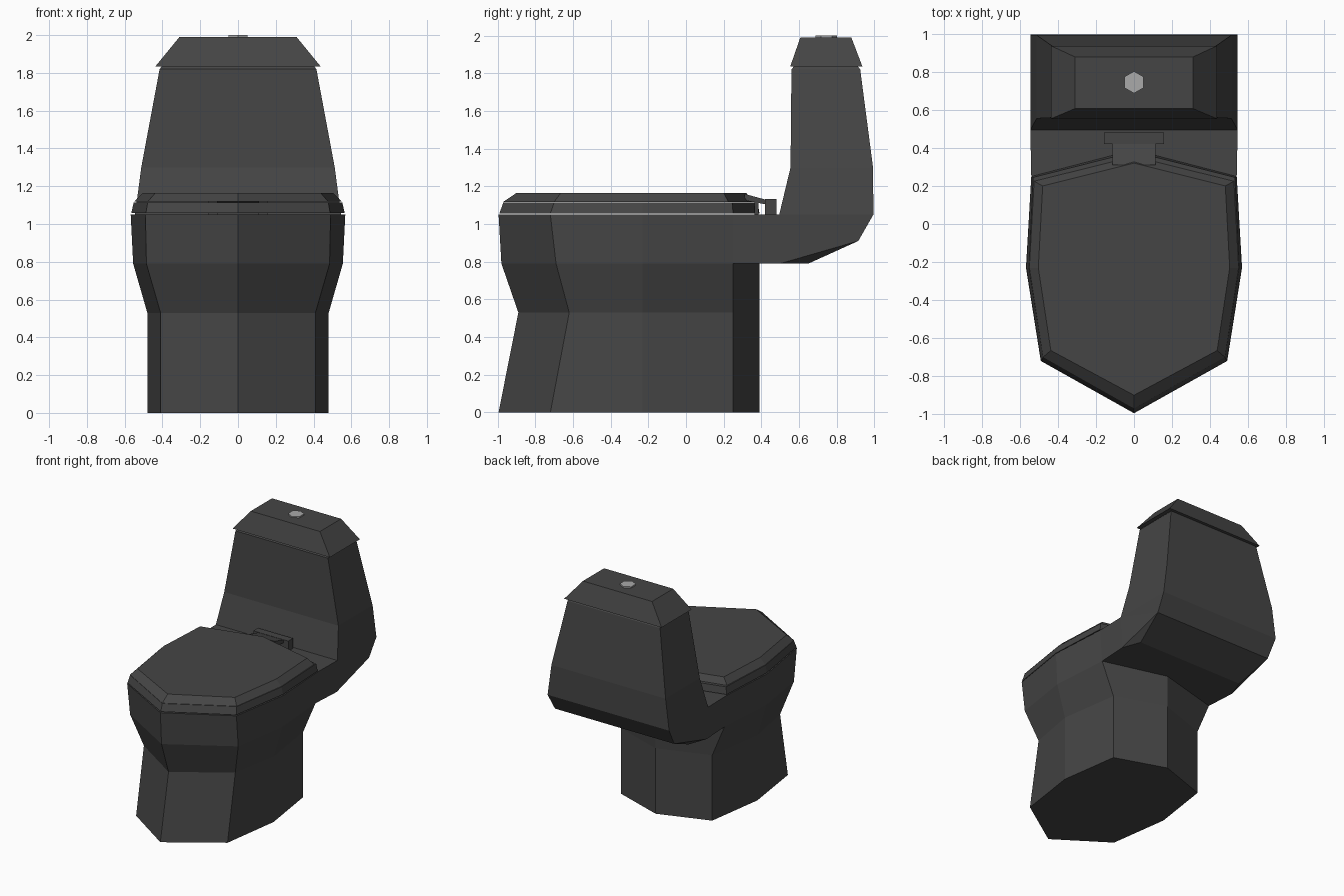
import bpy, bmesh, math

if "Cube" in bpy.data.objects:
    bpy.data.objects.remove(bpy.data.objects["Cube"])


def material(name, v):
    m = bpy.data.materials.new(name)
    m.diffuse_color = (v, v, v, 1)
    m.use_nodes = True
    m.node_tree.nodes["Principled BSDF"].inputs["Base Color"].default_value = m.diffuse_color
    return m


DARK, LIGHT = material("dark_grey", 0.06), material("light_grey", 0.4)


def loft(name, loops, mat=DARK, start=True, end=True):
    """Skin a list of equally long closed loops, optionally capping the ends."""
    bm = bmesh.new()
    rings = [[bm.verts.new(p) for p in loop] for loop in loops]
    n = len(rings[0])
    for a, b in zip(rings, rings[1:]):
        for i in range(n):
            j = (i + 1) % n
            bm.faces.new((a[i], a[j], b[j], b[i]))
    if start:
        bm.faces.new(rings[0][::-1])
    if end:
        bm.faces.new(rings[-1])
    bmesh.ops.remove_doubles(bm, verts=bm.verts, dist=0.0005)
    bmesh.ops.recalc_face_normals(bm, faces=bm.faces)
    me = bpy.data.meshes.new(name)
    bm.to_mesh(me)
    bm.free()
    me.materials.append(mat)
    ob = bpy.data.objects.new(name, me)
    bpy.context.collection.objects.link(ob)
    return ob


def octagon(z, front, p1, p2, p3, back):
    """Bowl-shaped outline: front point, three mirrored side points, back point."""
    side = [p1, p2, p3]
    return ([(0, front, z)] + [(x, y, z) for x, y in side] + [(0, back, z)]
            + [(-x, y, z) for x, y in reversed(side)])


def rect(x, y0, y1, z):
    return [(-x, y0, z), (x, y0, z), (x, y1, z), (-x, y1, z)]


def mirrored(*pts):
    """Closed loop from right-hand points and their mirror images."""
    return list(pts) + [(-x, y, z) for x, y, z in reversed(pts)]


# Pedestal and bowl
loft("bowl", [
    octagon(0.00, -0.995, (0.41, -0.72), (0.48, -0.23), (0.41, 0.25), 0.39),
    octagon(0.53, -0.89, (0.41, -0.62), (0.48, -0.23), (0.41, 0.25), 0.39),
    octagon(0.79, -0.98, (0.485, -0.69), (0.555, -0.23), (0.52, 0.25), 0.39),
    octagon(1.05, -0.995, (0.49, -0.72), (0.568, -0.23), (0.54, 0.25), 0.39),
])

# Neck sweeping back and up into the tank
top = (0.545, 0.495, 1.05)
low = (0.535, 0.915, 0.91)
loft("tank", [
    mirrored((0.54, 0.25, 1.05), (0.52, 0.25, 0.79), (0.47, 0.25, 0.79)),
    mirrored(top, (0.535, 0.50, 0.79), (0.48, 0.65, 0.79)),
    mirrored(top, low, low),
    mirrored(top, (0.545, 0.995, 1.05), (0.545, 0.995, 1.05)),
    mirrored((0.512, 0.555, 1.30), (0.512, 0.993, 1.30), (0.512, 0.993, 1.30)),
    mirrored((0.415, 0.56, 1.82), (0.415, 0.925, 1.82), (0.415, 0.925, 1.82)),
    mirrored((0.40, 0.575, 1.84), (0.40, 0.91, 1.84), (0.40, 0.91, 1.84)),
], start=False)

# Tank lid and flush button
loft("tank_lid", [rect(0.437, 0.553, 0.937, 1.835), rect(0.31, 0.607, 0.878, 1.99)])
hexa = [(0.058 * math.sin(i * math.pi / 3), 0.745 + 0.058 * math.cos(i * math.pi / 3))
        for i in range(6)]
loft("flush_button", [[(x, y, z) for x, y in hexa] for z in (1.985, 2.0)], LIGHT)

# Seat and chamfered lid
loft("seat", [
    octagon(1.057, -0.99, (0.488, -0.72), (0.565, -0.23), (0.54, 0.25), 0.39),
    octagon(1.115, -0.97, (0.478, -0.70), (0.552, -0.23), (0.53, 0.245), 0.38),
])
loft("seat_lid", [
    octagon(1.118, -0.97, (0.478, -0.70), (0.55, -0.23), (0.525, 0.225), 0.355),
    octagon(1.165, -0.90, (0.437, -0.665), (0.503, -0.23), (0.48, 0.20), 0.32),
])

# Hinge: sloping tab, post and cross bar
tab = [(0.31, 1.16), (0.42, 1.13), (0.42, 1.105), (0.31, 1.125)]
loft("hinge_tab", [[(x, y, z) for y, z in tab] for x in (-0.112, 0.112)])
loft("hinge_post", [rect(0.112, 0.365, 0.385, z) for z in (1.05, 1.12)])
loft("hinge_bar", [rect(0.157, 0.42, 0.48, z) for z in (1.05, 1.132)])
